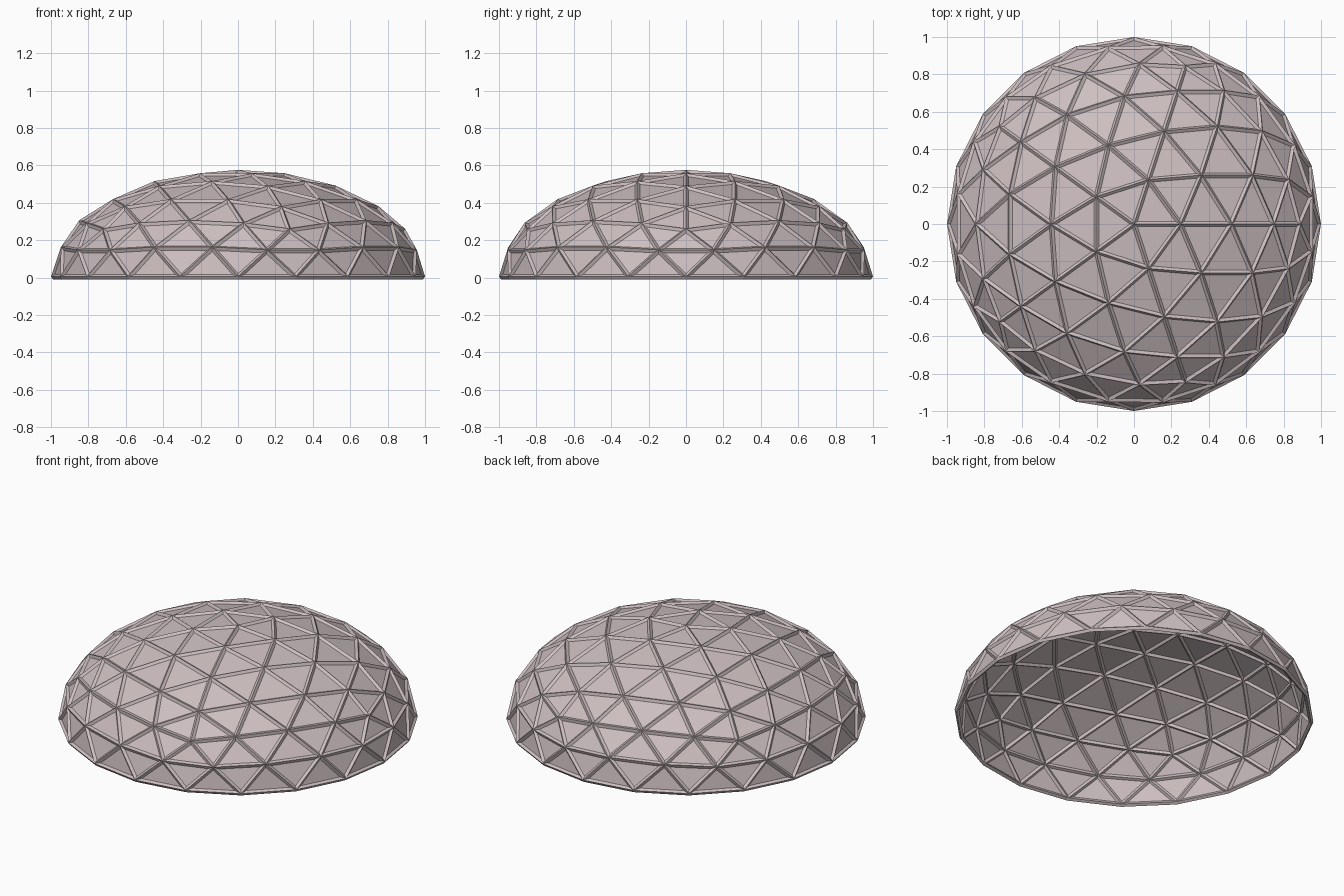
import bpy, bmesh

if "Cube" in bpy.data.objects:
    bpy.data.objects.remove(bpy.data.objects["Cube"])

RADIUS, HEIGHT, STRUT = 0.987, 0.56, 0.026

mat = bpy.data.materials.new("dusty_pink_grey")
mat.diffuse_color = (0.61, 0.52, 0.53, 1)
mat.use_nodes = True
mat.node_tree.nodes["Principled BSDF"].inputs["Base Color"].default_value = mat.diffuse_color


def dome_object(name):
    """Upper half of a geodesic sphere, flattened in z."""
    bm = bmesh.new()
    bmesh.ops.create_icosphere(bm, subdivisions=3, radius=1)
    low = [v for v in bm.verts if v.co.z < -0.03]
    bmesh.ops.delete(bm, geom=low, context='VERTS')
    for v in bm.verts:
        z = 0 if abs(v.co.z) < 0.03 else v.co.z
        v.co = (v.co.x * RADIUS, v.co.y * RADIUS, z * HEIGHT)
    mesh = bpy.data.meshes.new(name)
    bm.to_mesh(mesh)
    bm.free()
    mesh.materials.append(mat)
    obj = bpy.data.objects.new(name, mesh)
    obj.location.z = 0.003
    bpy.context.collection.objects.link(obj)
    return obj


# flat triangular panels
dome_object("dome_panels")

# ridged struts along every panel edge
struts = dome_object("dome_struts")
wire = struts.modifiers.new("struts", 'WIREFRAME')
wire.thickness = STRUT
wire.use_replace = True
wire.use_boundary = True
wire.use_even_offset = True
